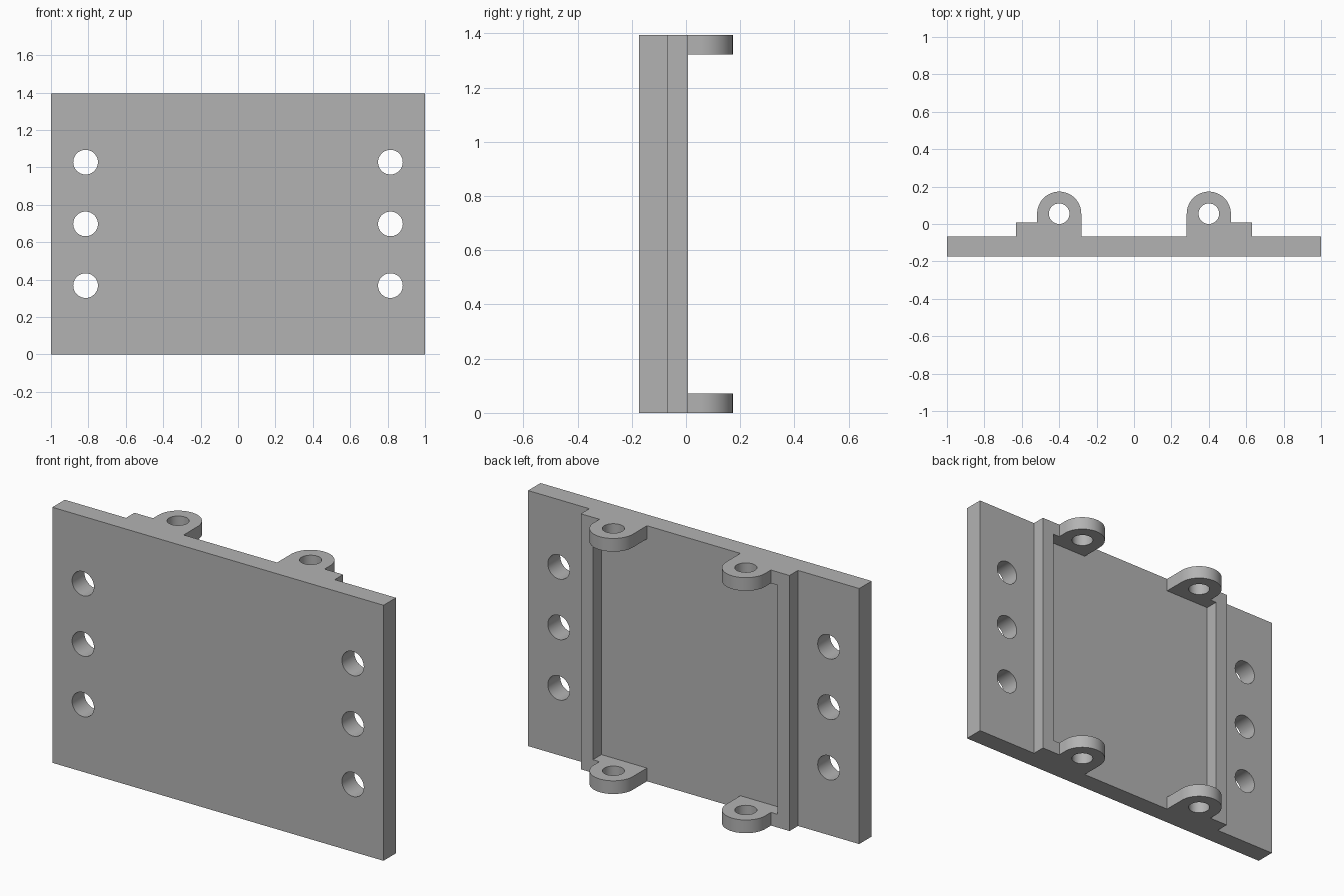
import bpy
import bmesh
from math import sin, cos, pi, radians
from mathutils import Matrix

if "Cube" in bpy.data.objects:
    bpy.data.objects.remove(bpy.data.objects["Cube"], do_unlink=True)

HEIGHT = 1.395
FRONT, PLATE_BACK, RAIL_BACK = -0.173, -0.066, 0.007
RAIL_OUT, RAIL_IN = 0.63, 0.557
LUG_X, LUG_Y, LUG_R, LUG_HOLE, LUG_T = 0.4, 0.055, 0.118, 0.055, 0.072
BOLT_X, BOLT_R = 0.815, 0.066

grey = bpy.data.materials.new("grey metal")
grey.use_nodes = True
colour = (0.45, 0.45, 0.45, 1)
grey.diffuse_color = colour
grey.node_tree.nodes["Principled BSDF"].inputs["Base Color"].default_value = colour


def extrude(name, outline, z0, z1):
    """Upright prism from an outline in x and y."""
    bm = bmesh.new()
    face = bm.faces.new([bm.verts.new((x, y, z0)) for x, y in outline])
    top = bmesh.ops.extrude_face_region(bm, geom=[face])["geom"]
    verts = [v for v in top if isinstance(v, bmesh.types.BMVert)]
    bmesh.ops.translate(bm, verts=verts, vec=(0, 0, z1 - z0))
    bmesh.ops.recalc_face_normals(bm, faces=bm.faces)
    mesh = bpy.data.meshes.new(name)
    bm.to_mesh(mesh)
    bm.free()
    obj = bpy.data.objects.new(name, mesh)
    bpy.context.collection.objects.link(obj)
    mesh.materials.append(grey)
    return obj


def arc(cx, cy, r, end, steps):
    return [(cx + r * cos(end * i / steps), cy + r * sin(end * i / steps))
            for i in range(steps + 1)]


def combine(body, tool, operation):
    mod = body.modifiers.new(operation, "BOOLEAN")
    mod.object, mod.operation, mod.solver = tool, operation, "EXACT"
    bpy.context.view_layer.objects.active = body
    bpy.ops.object.modifier_apply(modifier=mod.name)
    bpy.data.objects.remove(tool, do_unlink=True)


# Back plate with its two upright rails, one mirrored cross-section
half = [(1, FRONT), (1, PLATE_BACK), (RAIL_OUT, PLATE_BACK), (RAIL_OUT, RAIL_BACK),
        (RAIL_IN, RAIL_BACK), (RAIL_IN, PLATE_BACK)]
bracket = extrude("mounting_bracket", half + [(-x, y) for x, y in reversed(half)], 0, HEIGHT)

# Rounded hinge lugs at the top and bottom of each rail
root = (FRONT + PLATE_BACK) / 2
mid_rail = (RAIL_IN + RAIL_OUT) / 2
lug = [(LUG_X - LUG_R, root), (mid_rail, root), (mid_rail, RAIL_BACK),
       (LUG_X + LUG_R, RAIL_BACK)] + arc(LUG_X, LUG_Y, LUG_R, pi, 32)
for side in (-1, 1):
    for z in (0, HEIGHT - LUG_T):
        outline = [(side * x, y) for x, y in lug]
        combine(bracket, extrude("lug", outline, z, z + LUG_T), "UNION")

# Pin holes through the lugs
for side in (-1, 1):
    ring = arc(side * LUG_X, LUG_Y, LUG_HOLE, 2 * pi, 40)[:-1]
    for z in (0, HEIGHT - LUG_T):
        pin = extrude("pin_cutter", ring, z - 0.05, z + LUG_T + 0.05)
        combine(bracket, pin, "DIFFERENCE")

# Three bolt holes through each side of the plate
for side in (-1, 1):
    for row in (-1, 0, 1):
        bolt = extrude("bolt_cutter", arc(0, 0, BOLT_R, 2 * pi, 40)[:-1], -0.3, 0.3)
        bolt.data.transform(Matrix.Translation((side * BOLT_X, 0, HEIGHT / 2 + row * 0.33))
                            @ Matrix.Rotation(radians(90), 4, "X"))
        combine(bracket, bolt, "DIFFERENCE")

# Smooth the round surfaces and keep the edges crisp
bpy.ops.object.select_all(action="DESELECT")
bracket.select_set(True)
bpy.context.view_layer.objects.active = bracket
bpy.ops.object.shade_smooth_by_angle(angle=radians(30))
